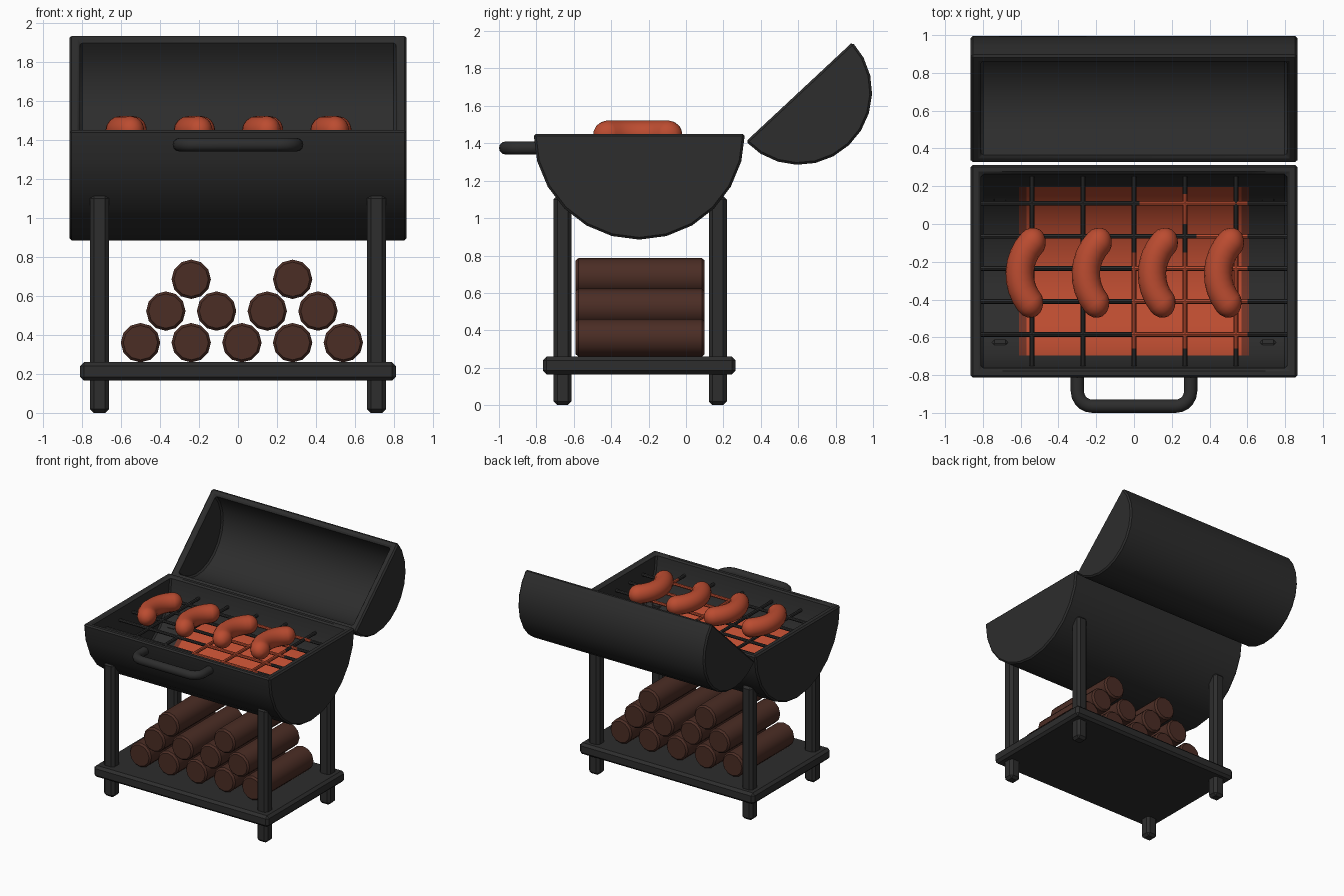
import bpy, bmesh, math
from mathutils import Vector

if "Cube" in bpy.data.objects:
    bpy.data.objects.remove(bpy.data.objects["Cube"])


def material(name, rgb):
    m = bpy.data.materials.new(name)
    m.diffuse_color = (*rgb, 1)
    m.use_nodes = True
    m.node_tree.nodes["Principled BSDF"].inputs["Base Color"].default_value = m.diffuse_color
    return m


BLACK = material("charcoal_black", (0.026, 0.026, 0.026))
RED = material("ember_red", (0.50, 0.072, 0.030))
EDGE = material("ember_edge", (0.16, 0.032, 0.018))
WOOD = material("log_brown", (0.070, 0.026, 0.018))


def finish(bm, name, mats, bevel=0.0, paint=None):
    """Turn a bmesh into an object, painting faces by a rule on their centre."""
    bmesh.ops.recalc_face_normals(bm, faces=bm.faces)
    if paint:
        for f in bm.faces:
            f.material_index = paint(f.calc_center_median())
    if bevel:
        edges = [e for e in bm.edges if e.calc_face_angle(0) > math.radians(40)]
        bmesh.ops.bevel(bm, geom=edges, offset=bevel, segments=1, affect='EDGES')
    me = bpy.data.meshes.new(name)
    bm.to_mesh(me)
    bm.free()
    ob = bpy.data.objects.new(name, me)
    bpy.context.collection.objects.link(ob)
    for m in mats:
        me.materials.append(m)
    bpy.ops.object.select_all(action='DESELECT')
    ob.select_set(True)
    bpy.context.view_layer.objects.active = ob
    bpy.ops.object.shade_smooth_by_angle(angle=math.radians(35))
    return ob


def box(name, lo, hi, mat, bevel):
    bm = bmesh.new()
    bmesh.ops.create_cube(bm, size=1)
    lo, hi = Vector(lo), Vector(hi)
    for v in bm.verts:
        v.co = (lo + hi) / 2 + v.co * (hi - lo)
    return finish(bm, name, [mat], bevel)


def bridge(bm, a, b, closed=True):
    n = len(a)
    for i in range(n if closed else n - 1):
        j = (i + 1) % n
        bm.faces.new((a[i], a[j], b[j], b[i]))


def tube(name, pts, radii, mats, sides=12, paint=None):
    """Sweep a round section along points lying in a level plane."""
    bm = bmesh.new()
    pts = [Vector(p) for p in pts]
    rings = []
    up = Vector((0, 0, 1))
    for k, p in enumerate(pts):
        t = (pts[min(k + 1, len(pts) - 1)] - pts[max(k - 1, 0)]).normalized()
        side = t.cross(up)
        rings.append([bm.verts.new(p + radii[k] * (
            side * math.cos(2 * math.pi * i / sides)
            + up * math.sin(2 * math.pi * i / sides))) for i in range(sides)])
    for a, b in zip(rings, rings[1:]):
        bridge(bm, a, b)
    bm.faces.new(rings[0])
    bm.faces.new(rings[-1])
    return finish(bm, name, mats, paint=paint)


def half_drum(name, cy, cz, radius, tilt, stations, mats, paint=None):
    """Hollow half cylinder along x, open on its flat side."""
    bm = bmesh.new()
    wall, half, n = 0.05, 0.865, 12

    def arc(x, r):
        out = []
        for i in range(n + 1):
            a = math.pi * i / n + math.pi + tilt
            out.append(bm.verts.new((x, cy + r * math.cos(a), cz + r * math.sin(a))))
        return out

    o1, o2 = arc(-half, radius), arc(half, radius)
    inner = [arc(x, radius - wall) for x in stations]
    bridge(bm, o1, o2, False)
    for a, b in zip(inner, inner[1:]):
        bridge(bm, a, b, False)
    for loop in (o1, o2, inner[0], inner[-1]):
        bm.faces.new(loop)
    # Rim around the opening
    for k in (0, -1):
        bm.faces.new([o1[k], o2[k]] + [a[k] for a in reversed(inner)])
    bm.faces.new((o1[0], o1[-1], inner[0][-1], inner[0][0]))
    bm.faces.new((o2[0], o2[-1], inner[-1][-1], inner[-1][0]))
    return finish(bm, name, mats, 0.012, paint)


CY, CZ, R = -0.25, 1.45, 0.565


def tub_paint(c):
    # Glowing bed on the inside of the bowl only
    dist = math.hypot(c.y - CY, c.z - CZ)
    if dist > 0.53 or abs(c.y - CY) > 0.445 or abs(c.x) > 0.62 or c.z > 1.25:
        return 0
    return 1 if abs(c.x) < 0.57 else 2


# Bowl and raised lid
half_drum("fire_bowl", CY, CZ, R, 0, [-0.81, -0.61, -0.57, 0.57, 0.61, 0.81],
          [BLACK, RED, EDGE], tub_paint)
half_drum("lid", 0.605, 1.675, 0.39, math.radians(43), [-0.81, 0.81], [BLACK])

# Legs and lower shelf
for x, sx in ((-0.71, "left"), (0.71, "right")):
    for y, sy in ((-0.66, "front"), (0.17, "back")):
        box(f"{sy}_{sx}_leg", (x - 0.049, y - 0.048, 0), (x + 0.049, y + 0.048, 1.12),
            BLACK, 0.02)
box("shelf", (-0.81, -0.765, 0.165), (0.81, 0.265, 0.26), BLACK, 0.02)

# Front handle with rounded corners
path = [(-0.30, -0.77, 1.375)]
for cx, a0 in ((-0.22, 180), (0.22, 270)):
    for i in range(6):
        a = math.radians(a0 + 18 * i)
        path.append((cx + 0.08 * math.cos(a), -0.885 + 0.08 * math.sin(a), 1.375))
path.append((0.30, -0.77, 1.375))
tube("handle", path, [0.035] * len(path), [BLACK])


# Grill grate, its bars glowing over the hot side
def bar_paint(c):
    return 1 if -0.03 < c.x < 0.6 and -0.66 < c.y < 0.16 else 0


for y in (0.11, -0.065, -0.235, -0.41, -0.585):
    start = {0.11: 0.03, -0.065: 0.33}.get(y, -0.01)
    xs = (-0.82, start, 0.6, 0.82)
    tube("grate_long_bar", [(x, y, 1.345) for x in xs], [0.013] * 4,
         [BLACK, RED], 8, lambda c, s=start: 1 if s < c.x < 0.6 else 0)
for x in (-0.54, -0.27, 0, 0.27, 0.54):
    ys = (-0.77, -0.66, -0.15, 0.0, 0.16, 0.28)
    tube("grate_cross_bar", [(x, y, 1.345) for y in ys], [0.013] * 6,
         [BLACK, RED], 8,
         lambda c: 1 if -0.03 < c.x < 0.6 and -0.66 < c.y < -0.15
         or 0.2 < c.x < 0.3 and 0.0 < c.y < 0.16 else 0)

# Four curved sausages with round ends
r, bend, length = 0.075, 0.245, 0.175
steps = [-length - r * math.cos(math.radians(a)) for a in (4, 22, 40, 58, 76)]
svals = steps + [length * k / 4 for k in range(-4, 5)] + [-s for s in reversed(steps)]
for k in range(4):
    pts, radii = [], []
    for s in svals:
        a = math.pi + s / bend - 0.04
        pts.append((-0.36 + 0.35 * k + bend * math.cos(a),
                    -0.265 + bend * math.sin(a), 1.447))
        radii.append(math.sqrt(r * r - max(0, abs(s) - length) ** 2))
    tube(f"sausage_{k + 1}", pts, radii, [RED], 16)

# Stacked firewood
rows = ((0.36, (-0.5, -0.24, 0.02, 0.28, 0.54)),
        (0.522, (-0.37, -0.11, 0.15, 0.41)),
        (0.685, (-0.24, 0.28)))
for z, xs in rows:
    for x in xs:
        tube("log", [(x, y, z) for y in (-0.59, -0.575, 0.085, 0.10)],
             [0.088, 0.101, 0.101, 0.088], [WOOD], 12)
